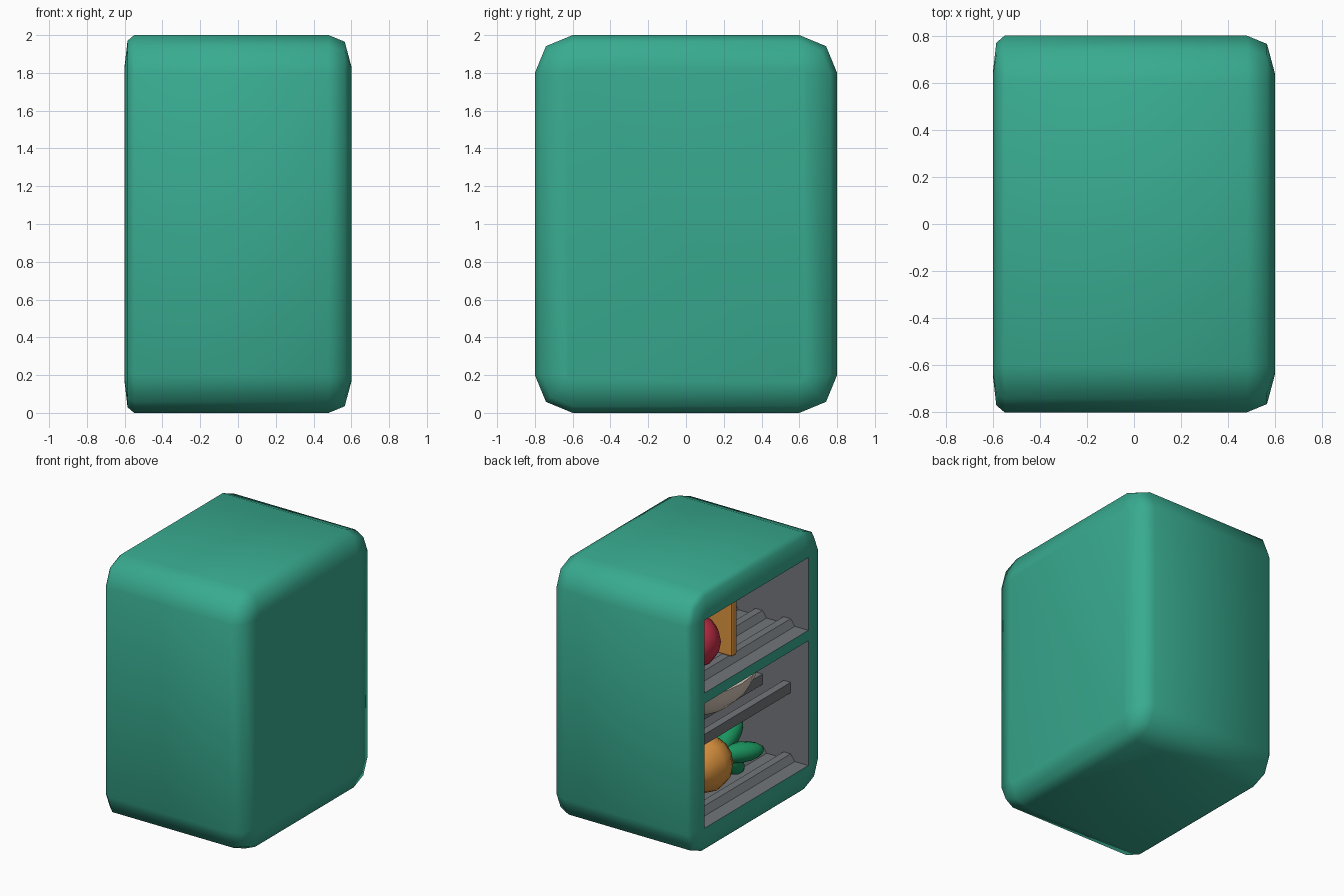
import bpy, bmesh, math
from mathutils import Vector

cube = bpy.data.objects.get("Cube")
if cube:
    bpy.data.objects.remove(cube, do_unlink=True)


def material(name, rgb):
    m = bpy.data.materials.new(name)
    m.use_nodes = True
    m.diffuse_color = (*rgb, 1)
    m.node_tree.nodes["Principled BSDF"].inputs["Base Color"].default_value = (*rgb, 1)
    return m


teal = material("teal", (0.04, 0.41, 0.28))
grey = material("grey", (0.17, 0.18, 0.195))
red = material("red", (0.56, 0.03, 0.065))
orange = material("orange", (0.73, 0.30, 0.05))
green = material("green", (0.01, 0.29, 0.11))
cream = material("cream", (0.68, 0.58, 0.49))


def finish(bm, name, mats, smooth=None):
    bmesh.ops.recalc_face_normals(bm, faces=bm.faces)
    mesh = bpy.data.meshes.new(name)
    bm.to_mesh(mesh)
    bm.free()
    for m in mats:
        mesh.materials.append(m)
    ob = bpy.data.objects.new(name, mesh)
    bpy.context.collection.objects.link(ob)
    bpy.ops.object.select_all(action='DESELECT')
    ob.select_set(True)
    bpy.context.view_layer.objects.active = ob
    if smooth:
        bpy.ops.object.shade_smooth_by_angle(angle=math.radians(smooth))
    return ob


def box(name, lo, hi, mat):
    bm = bmesh.new()
    bmesh.ops.create_cube(bm, size=1)
    for v in bm.verts:
        v.co = [l + (c + 0.5) * (h - l) for c, l, h in zip(v.co, lo, hi)]
    return finish(bm, name, [mat])


def loft(rings):
    bm = bmesh.new()
    rows = [[bm.verts.new(p) for p in ring] for ring in rings]
    n = len(rows[0])
    for a, b in zip(rows, rows[1:]):
        for i in range(n):
            bm.faces.new((a[i], a[(i + 1) % n], b[(i + 1) % n], b[i]))
    bm.faces.new(rows[0])
    bm.faces.new(rows[-1])
    return bm


# Cabinet shell: rounded rectangles stacked along x
def outline(x, inset):
    pts = []
    r = 0.2 - inset
    for k in range(4):
        sy, sz = ((1, 1), (-1, 1), (-1, -1), (1, -1))[k]
        for j in range(3):
            a = math.radians(90 * k + 45 * j)
            pts.append((x, sy * 0.6 + r * math.cos(a), 1 + sz * 0.8 + r * math.sin(a)))
    return pts


sections = [(-0.6, 0.16), (-0.585, 0.03), (-0.55, 0), (0.48, 0), (0.565, 0.035), (0.6, 0.165)]
body = finish(loft([outline(x, i) for x, i in sections]), "cabinet", [teal, grey])

# Two open compartments
FLOORS = ((0.2, 1.16), (1.24, 1.8))
for low, high in FLOORS:
    cutter = box("compartment_cutter", (-0.8, -0.63, low), (0.5, 0.63, high), grey)
    cutter.hide_render = True
    mod = body.modifiers.new("compartment", 'BOOLEAN')
    mod.operation = 'DIFFERENCE'
    mod.solver = 'EXACT'
    mod.object = cutter
    bpy.context.view_layer.objects.active = body
    bpy.ops.object.modifier_apply(modifier=mod.name)
    bpy.data.objects.remove(cutter, do_unlink=True)
for p in body.data.polygons:
    c = p.center
    inside = -0.595 < c.x < 0.55 and abs(c.y) < 0.635 and 0.19 < c.z < 1.81
    p.material_index = 1 if inside else 0
bpy.ops.object.select_all(action='DESELECT')
body.select_set(True)
bpy.context.view_layer.objects.active = body
bpy.ops.object.shade_smooth_by_angle(angle=math.radians(60))

# Floor ribs and the middle rack bars
for i in range(4):
    x = -0.42 + 0.24 * i
    for low, _ in FLOORS:
        profile = [(-0.065, 0), (-0.03, 0.05), (0.03, 0.05), (0.065, 0)]
        finish(loft([[(x + dx, y, low + dz) for dx, dz in profile] for y in (-0.63, 0.63)]),
               "floor_rib", [grey])
    box("rack_bar", (x - 0.03, -0.63, 0.72), (x + 0.03, 0.63, 0.8), grey)


# Rounded food helpers
def ellipsoid(name, centre, radii, mat, axis=(0, 0, 1)):
    bm = bmesh.new()
    bmesh.ops.create_uvsphere(bm, u_segments=12, v_segments=8, radius=1)
    turn = Vector(axis).to_track_quat('Z', 'Y')
    for v in bm.verts:
        scaled = Vector([c * r for c, r in zip(v.co, radii)])
        v.co = turn @ scaled + Vector(centre)
    return finish(bm, name, [mat], 60)


def turned(name, profile, place, mats, smooth=45, sides=14):
    rings = []
    for r, h in profile:
        angles = [2 * math.pi * k / sides for k in range(sides)]
        rings.append([place(r * math.cos(a), r * math.sin(a), h) for a in angles])
    return finish(loft(rings), name, mats, smooth)


# Carrot lying along y with a leafy crown
turned("carrot",
       [(0.06, 0.04), (0.15, 0.07), (0.2, 0.15), (0.21, 0.24), (0.17, 0.38), (0.1, 0.52), (0.03, 0.61)],
       lambda u, v, h: (-0.3 + u, h, 0.46 + v), [orange], 60)
crown = Vector((-0.3, 0.06, 0.46))
for d in ((0.0, -0.28, 0.17), (-0.2, -0.27, 0.0), (-0.06, -0.22, -0.17), (0.18, -0.26, 0.0)):
    d = Vector(d)
    ellipsoid("carrot_leaf", crown + d * 0.52, (0.075, 0.075, d.length * 0.52), green, d)

# Halved melon: pale rind bowl with a red cut face
melon = turned("half_melon",
               [(0.25, 0), (0.55, 0.03), (0.8, 0.1), (0.95, 0.18), (1, 0.25), (0.86, 0.25), (0.84, 0.24)],
               lambda u, v, h: (-0.2 + 0.29 * u, 0.02 + 0.45 * v, 0.8 + h), [cream, red], 40, 18)
for p in melon.data.polygons:
    if p.normal.z > 0.9 and p.center.z < 1.045:
        p.material_index = 1

# Upper compartment: round fruit and an upright slab
ellipsoid("red_fruit", (-0.34, 0.39, 1.48), (0.19, 0.19, 0.195), red)
slab = box("upright_slab", (-0.48, 0.06, 1.29), (-0.1, 0.13, 1.74), orange)
bevel = slab.modifiers.new("soft_edges", 'BEVEL')
bevel.width = 0.015
bevel.segments = 2
